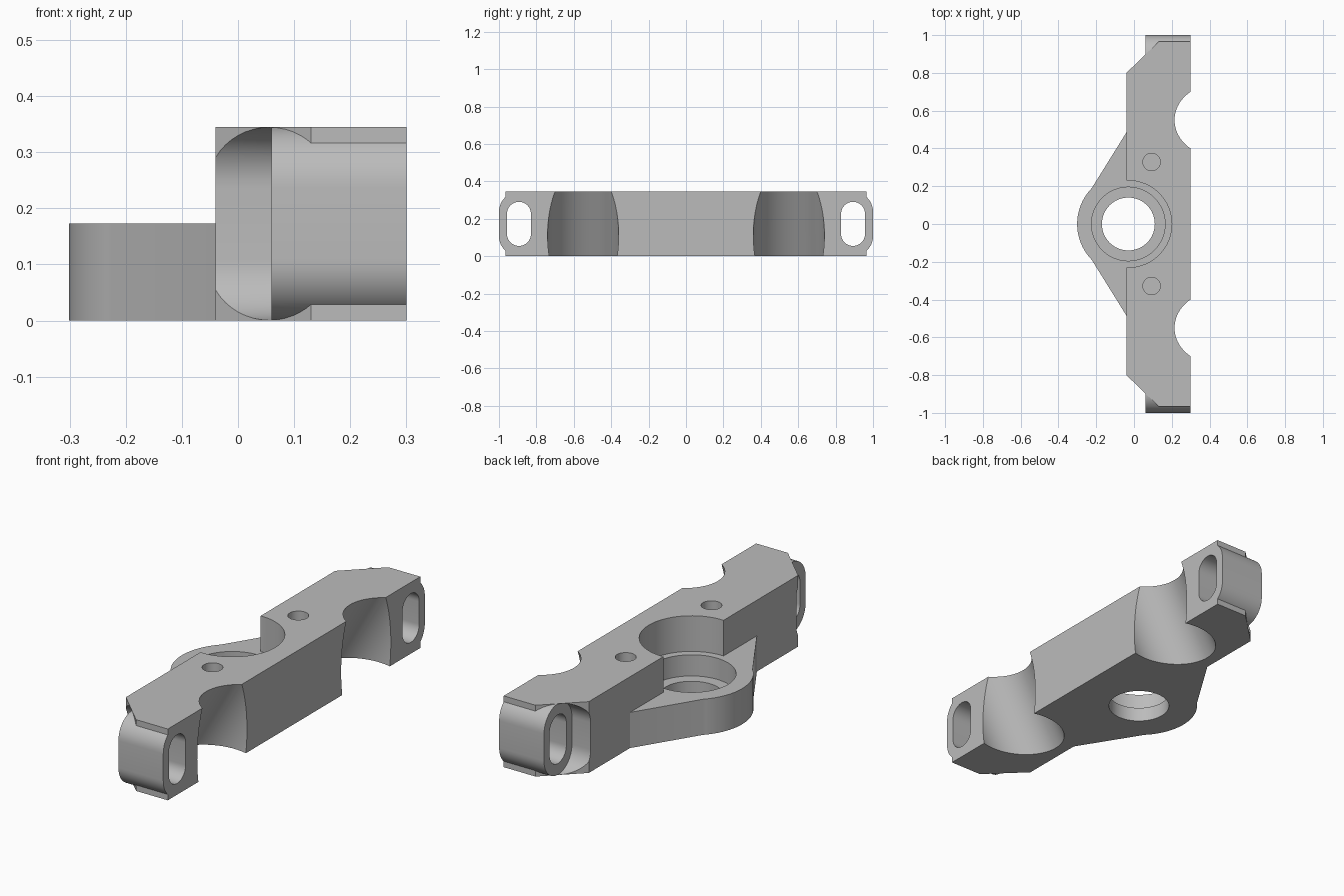
import bpy, bmesh
from math import sin, cos, pi, radians, atan2
from mathutils import Matrix, Vector

if "Cube" in bpy.data.objects:
    bpy.data.objects.remove(bpy.data.objects["Cube"], do_unlink=True)

H = 0.345          # bar height
MID = H / 2        # flange height
BORE_X = -0.03     # centre of the main bore

metal = bpy.data.materials.new("grey_metal")
metal.use_nodes = True
grey = (0.5, 0.5, 0.5, 1)
metal.diffuse_color = grey
metal.node_tree.nodes["Principled BSDF"].inputs["Base Color"].default_value = grey


def prism(name, profile, lo, hi, axis="z"):
    """Extrude a 2D outline along z or x."""
    bm = bmesh.new()
    place = (lambda a, b: (a, b, lo)) if axis == "z" else (lambda a, b: (lo, a, b))
    face = bm.faces.new([bm.verts.new(place(a, b)) for a, b in profile])
    step = Vector((0, 0, hi - lo)) if axis == "z" else Vector((hi - lo, 0, 0))
    top = bmesh.ops.extrude_face_region(bm, geom=[face])["geom"]
    bmesh.ops.translate(bm, vec=step, verts=[v for v in top if isinstance(v, bmesh.types.BMVert)])
    bmesh.ops.recalc_face_normals(bm, faces=bm.faces)
    mesh = bpy.data.meshes.new(name)
    bm.to_mesh(mesh)
    bm.free()
    mesh.materials.append(metal)
    obj = bpy.data.objects.new(name, mesh)
    bpy.context.collection.objects.link(obj)
    return obj


def arc(cx, cy, r, start, end, n):
    return [(cx + r * cos(start + (end - start) * i / n),
             cy + r * sin(start + (end - start) * i / n)) for i in range(n + 1)]


def disc(cx, cy, r, n=64):
    return arc(cx, cy, r, 0, 2 * pi, n)[:-1]


def obround(cy, r, half):
    """Upright slot outline in the y-z plane."""
    return (arc(cy, MID + half, r, 0, pi, 24) + arc(cy, MID - half, r, pi, 2 * pi, 24))


def combine(target, tool, operation):
    mod = target.modifiers.new(operation, "BOOLEAN")
    mod.operation, mod.solver, mod.object = operation, "EXACT", tool
    bpy.context.view_layer.update()
    result = target.evaluated_get(bpy.context.evaluated_depsgraph_get())
    mesh = bpy.data.meshes.new_from_object(result)
    target.modifiers.clear()
    target.data = mesh
    bpy.data.objects.remove(tool, do_unlink=True)


# Long bar with chamfered rear corners
half_bar = [(0.30, 0.965), (0.13, 0.965), (-0.04, 0.80)]
body = prism("mount_bracket", half_bar + [(x, -y) for x, y in reversed(half_bar)], 0, H)

# Bore clearance above the flange
combine(body, prism("bore_clearance", disc(BORE_X, 0, 0.23), MID, 0.5), "DIFFERENCE")

# Low rounded flange on the side
spread = atan2(0.19, -0.195)
flange = [(0.0, 0.485), (-0.04, 0.485)]
flange += arc(BORE_X, 0, 0.271, spread, 2 * pi - spread, 32)
flange += [(-0.04, -0.485), (0.0, -0.485)]
combine(body, prism("flange", flange, 0, MID), "UNION")

# Stepped main bore
combine(body, prism("counterbore", disc(BORE_X, 0, 0.195), 0.07, 0.25), "DIFFERENCE")
combine(body, prism("through_bore", disc(BORE_X, 0, 0.14), -0.1, 0.2), "DIFFERENCE")

for s in (-1, 1):
    # Recess behind each end, rounded end lug and its slot
    combine(body, prism("end_recess", obround(s * 0.893, 0.107, 0.065), -0.2, 0.06, "x"), "DIFFERENCE")
    combine(body, prism("end_lug", obround(s * 0.893, 0.107, 0.065), 0.06, 0.30, "x"), "UNION")
    combine(body, prism("end_slot", obround(s * 0.893, 0.064, 0.054), -0.2, 0.5, "x"), "DIFFERENCE")

    # Tilted round scallop in the long face
    scallop = prism("scallop", disc(0, 0, 0.19, 96), -0.8, 0.8)
    scallop.matrix_world = (Matrix.Translation((0.30, s * 0.55, 0.113))
                            @ Matrix.Rotation(radians(30), 4, "Y"))
    combine(body, scallop, "DIFFERENCE")

    # Blind screw hole
    combine(body, prism("screw_hole", disc(0.093, s * 0.328, 0.046, 40), 0.17, 0.5), "DIFFERENCE")

# Smooth curved walls, crisp edges
bpy.ops.object.select_all(action="DESELECT")
body.select_set(True)
bpy.context.view_layer.objects.active = body
bpy.ops.object.shade_smooth_by_angle(angle=radians(25))
